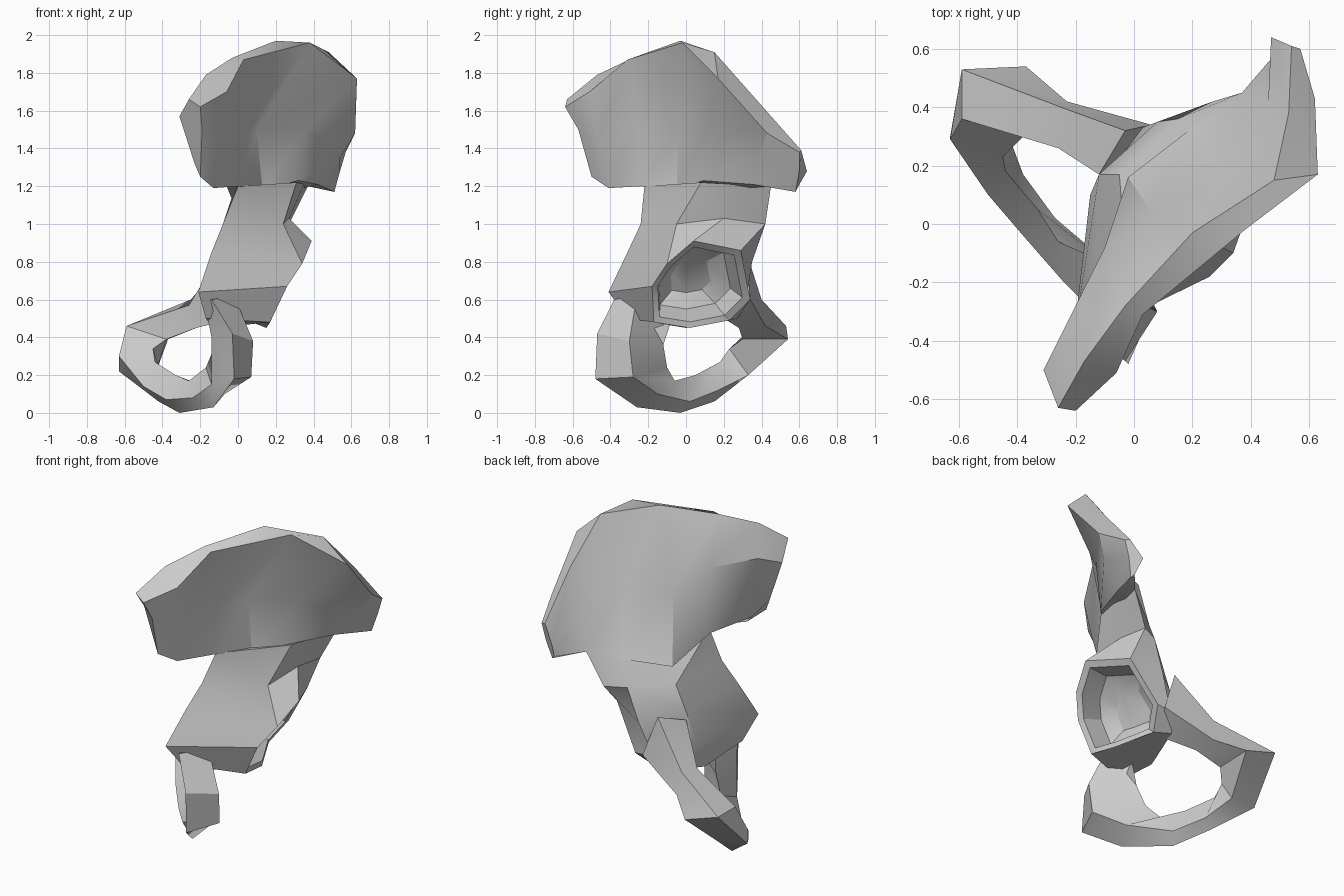
import bpy
import bmesh
from mathutils import Vector

cube = bpy.data.objects.get("Cube")
if cube:
    bpy.data.objects.remove(cube, do_unlink=True)

# One plain bone colour
bone = bpy.data.materials.new("bone_grey")
bone.use_nodes = True
bone.diffuse_color = (.6, .6, .6, 1)
bone.node_tree.nodes["Principled BSDF"].inputs["Base Color"].default_value = bone.diffuse_color


def loft(sections):
    """Skin a run of closed sections that have equal point counts, and cap both ends."""
    bm = bmesh.new()
    rows = [[bm.verts.new(point) for point in section] for section in sections]
    count = len(rows[0])
    grid = {}
    for i, (row, following) in enumerate(zip(rows, rows[1:])):
        for j in range(count):
            k = (j + 1) % count
            grid[i, j] = bm.faces.new((row[j], row[k], following[k], following[j]))
    bm.faces.new(reversed(rows[0]))
    bm.faces.new(rows[-1])
    return bm, rows, grid


def finish(bm, name):
    """Turn the finished bmesh into a named object with sharp creases."""
    bmesh.ops.recalc_face_normals(bm, faces=bm.faces[:])
    mesh = bpy.data.meshes.new(name)
    bm.to_mesh(mesh)
    bm.free()
    mesh.materials.append(bone)
    obj = bpy.data.objects.new(name, mesh)
    bpy.context.collection.objects.link(obj)
    bpy.ops.object.select_all(action='DESELECT')
    obj.select_set(True)
    bpy.context.view_layer.objects.active = obj
    bpy.ops.object.shade_smooth_by_angle(angle=.55)


# Flared wing: each section runs low, middle, crest outside, then crest, middle, low inside
wing_sections = [
    [(-.20, -.50, 1.25), (-.19, -.57, 1.50), (-.20, -.64, 1.62),
     (-.26, -.63, 1.66), (-.31, -.50, 1.57), (-.23, -.49, 1.32)],
    [(-.13, -.41, 1.19), (-.09, -.47, 1.45), (-.06, -.51, 1.70),
     (-.17, -.47, 1.79), (-.24, -.36, 1.63), (-.19, -.37, 1.25)],
    [(0, -.24, 1.2), (.03, -.25, 1.5), (.03, -.31, 1.87),
     (-.03, -.28, 1.88), (-.1, -.08, 1.64), (-.06, -.15, 1.2)],
    [(.13, -.05, 1.18), (.1, -.04, 1.49), (.38, -.02, 1.96),
     (.2, -.03, 1.97), (.06, .04, 1.5), (-.02, .16, 1.1)],
    [(.32, .09, 1.23), (.36, .1, 1.5), (.63, .17, 1.77),
     (.48, .15, 1.91), (.31, .16, 1.5), (.2, .33, 1.15)],
    [(.42, .35, 1.21), (.54, .38, 1.35), (.62, .43, 1.48),
     (.53, .38, 1.65), (.46, .42, 1.4), (.37, .45, 1.2)],
    [(.51, .58, 1.17), (.54, .6, 1.28), (.57, .6, 1.38),
     (.54, .61, 1.39), (.47, .64, 1.28), (.49, .59, 1.19)],
]
finish(loft(wing_sections)[0], "iliac_wing")

# Main body: sections from the neck down, with the socket rim in columns one to three
body_sections = [
    [(0, -.22, 1.2), (.31, .08, 1.22), (.35, .25, 1.21),
     (.37, .45, 1.2), (.2, .33, 1.15), (-.03, -.1, 1.15)],
    [(-.08, -.24, 1), (.24, -.05, 1), (.27, .2, 1.03),
     (.27, .42, 1), (.15, .36, 1), (-.05, .17, 1)],
    [(-.14, -.31, .85), (.34, -.1, .79), (.39, .04, .91),
     (.27, .29, .86), (.08, .35, .8), (-.12, .17, .85)],
    [(-.21, -.41, .64), (.26, -.18, .67), (.2, .08, .66),
     (.11, .34, .6), (0, .32, .6), (-.15, .1, .62)],
    [(-.17, -.31, .5), (.17, -.17, .48), (.15, .02, .45),
     (.05, .23, .49), (-.05, .27, .5), (-.13, 0, .45)],
]
bm, rows, grid = loft(body_sections)

# Socket: open the rim and press a stepped bowl into the body
rim = [rows[2][1], rows[2][2], rows[2][3], rows[3][3],
       rows[4][3], rows[4][2], rows[4][1], rows[3][1]]
bmesh.ops.delete(bm, geom=[grid[i, j] for i in (2, 3) for j in (1, 2)], context='FACES')
bowl = bm.faces.new(rim)
inward = Vector((-.87, -.2, .3)).normalized()
for scale, depth in ((.86, .01), (.85, .13), (.55, .06)):
    bowl = bmesh.ops.extrude_discrete_faces(bm, faces=[bowl])["faces"][0]
    centre = bowl.calc_center_median()
    for vert in bowl.verts:
        vert.co = centre + (vert.co - centre) * scale + inward * depth
finish(bm, "hip_body_with_socket")

# Lower loop around the opening: each section is outer rim, outside, hole rim, inside
loop_sections = [
    [(-.14, -.38, .6), (-.02, -.26, .62), (-.05, -.08, .48), (-.18, -.25, .6)],
    [(-.03, -.47, .42), (.08, -.3, .38), (-.12, -.12, .36), (-.14, -.3, .4)],
    [(-.02, -.48, .18), (.07, -.28, .19), (-.17, -.1, .24), (-.14, -.3, .15)],
    [(-.13, -.26, .03), (-.07, -.15, .1), (-.26, -.06, .17), (-.24, -.2, .08)],
    [(-.31, -.03, 0), (-.27, .02, .06), (-.33, .05, .2), (-.38, -.04, .07)],
    [(-.42, .15, .06), (-.38, .17, .12), (-.44, .18, .27), (-.5, .1, .14)],
    [(-.63, .3, .22), (-.44, .33, .2), (-.45, .23, .34), (-.63, .29, .3)],
    [(-.59, .53, .46), (-.37, .54, .39), (-.38, .3, .39), (-.59, .36, .46)],
    [(-.25, .4, .6), (-.23, .42, .46), (-.22, .28, .45), (-.26, .26, .57)],
    [(-.03, .32, .85), (.06, .34, .6), (-.02, .2, .5), (-.12, .17, .8)],
]
finish(loft(loop_sections)[0], "pubic_and_ischial_loop")
